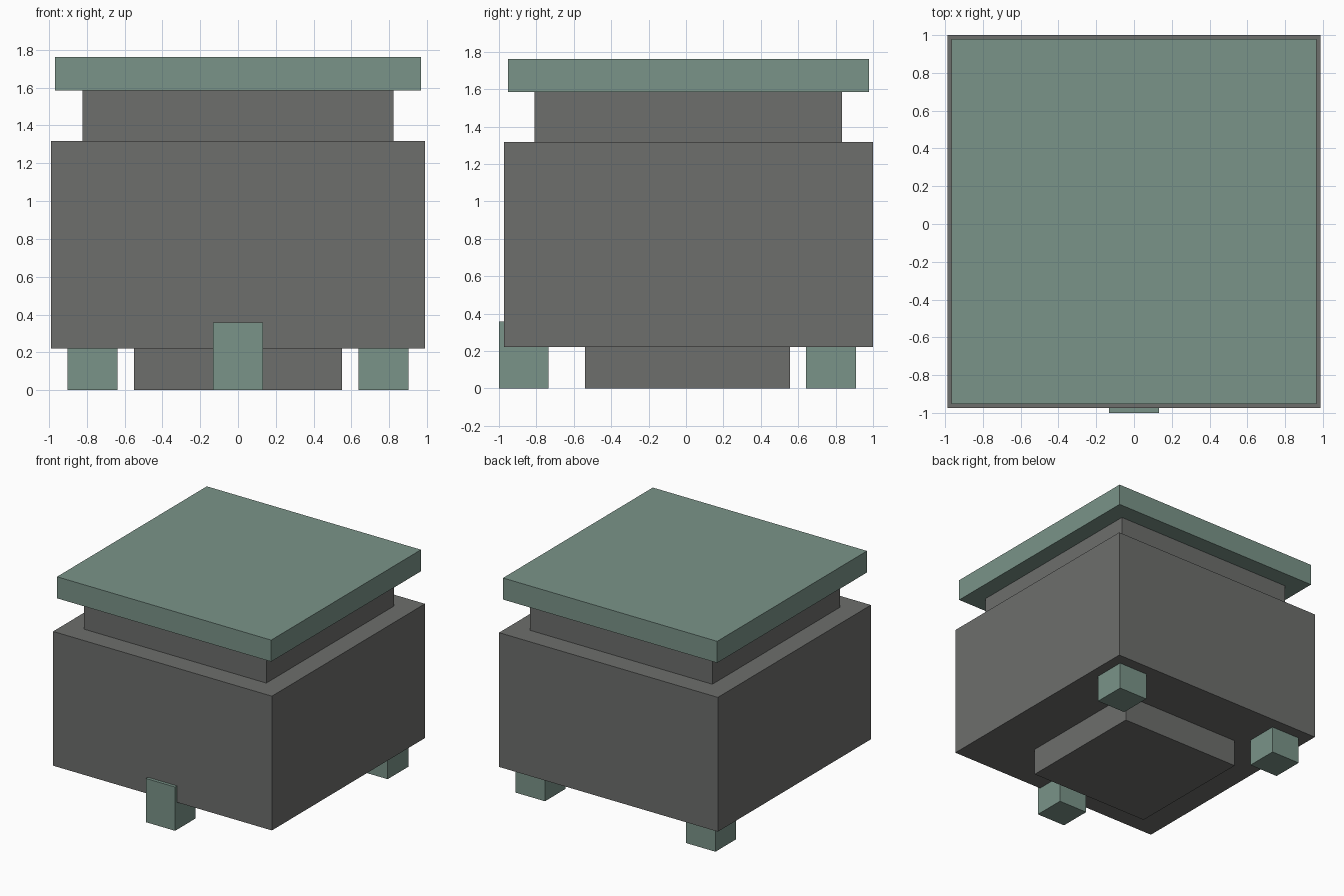
import bpy
from mathutils import Vector

if "Cube" in bpy.data.objects:
    bpy.data.objects.remove(bpy.data.objects["Cube"])


def material(name, colour):
    mat = bpy.data.materials.new(name)
    mat.diffuse_color = (*colour, 1.0)
    mat.use_nodes = True
    mat.node_tree.nodes["Principled BSDF"].inputs["Base Color"].default_value = mat.diffuse_color
    return mat


GREY = material("dark_grey", (0.153, 0.156, 0.150))
GREEN = material("sage_green", (0.195, 0.296, 0.250))


def box(name, low, high, mat):
    """Axis-aligned box between two opposite corners."""
    low, high = Vector(low), Vector(high)
    bpy.ops.mesh.primitive_cube_add(size=1, location=(low + high) / 2)
    obj = bpy.context.object
    obj.name = name
    obj.scale = high - low
    bpy.ops.object.transform_apply(location=False, rotation=False, scale=True)
    obj.data.materials.append(mat)
    return obj


# Stacked central blocks
box("base_plinth", (-0.55, -0.54, 0.0), (0.55, 0.557, 0.23), GREY)
box("body", (-0.988, -0.974, 0.222), (0.988, 1.0, 1.318), GREY)
box("neck", (-0.823, -0.81, 1.31), (0.823, 0.835, 1.59), GREY)
box("lid", (-0.967, -0.953, 1.586), (0.967, 0.979, 1.762), GREEN)

# Three feet: one poking out at the front centre, two at the back corners
for name, x, y in (("front_foot", 0.0, -0.867),
                   ("back_left_foot", -0.77, 0.775),
                   ("back_right_foot", 0.77, 0.775)):
    box(name, (x - 0.132, y - 0.133, 0.0), (x + 0.132, y + 0.133, 0.357), GREEN)
